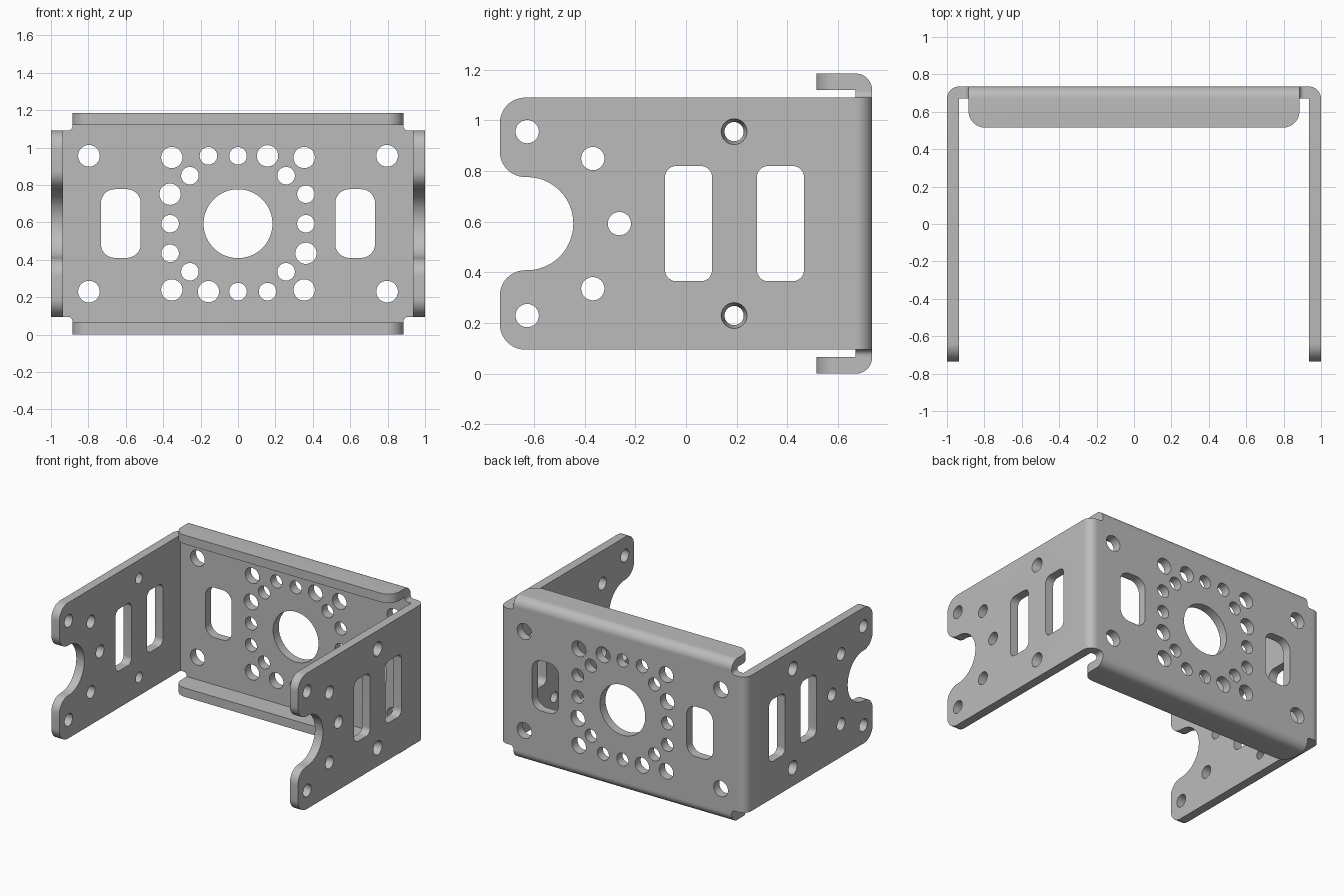
import bpy, bmesh, math
from mathutils import Vector, Matrix

if "Cube" in bpy.data.objects:
    bpy.data.objects.remove(bpy.data.objects["Cube"], do_unlink=True)

T = 0.065                        # sheet thickness and outer bend radius
HALF_W, HALF_D, HEIGHT = 1.0, 0.735, 1.185
MID = HEIGHT / 2
LOW, HIGH = 0.095, 1.09          # side plate bottom and top
FLANGE_X = 0.885

steel = bpy.data.materials.new("steel_grey")
steel.use_nodes = True
grey = (0.5, 0.5, 0.5, 1)
steel.diffuse_color = grey
steel.node_tree.nodes["Principled BSDF"].inputs["Base Color"].default_value = grey


def outline(corners, steps=12):
    """Polygon from (a, b, radius) corners, each rounded by its radius."""
    pts, n = [], len(corners)
    for i, (a, b, r) in enumerate(corners):
        p = Vector((a, b))
        if r == 0:
            pts.append(p)
            continue
        d1 = (Vector(corners[i - 1][:2]) - p).normalized()
        d2 = (Vector(corners[(i + 1) % n][:2]) - p).normalized()
        half = d1.angle(d2) / 2
        centre = p + (d1 + d2).normalized() * (r / math.sin(half))
        start = p + d1 * (r / math.tan(half)) - centre
        end = p + d2 * (r / math.tan(half)) - centre
        sweep = math.atan2(start.x * end.y - start.y * end.x, start.dot(end))
        for k in range(steps + 1):
            t = sweep * k / steps
            c, s = math.cos(t), math.sin(t)
            pts.append(centre + Vector((start.x * c - start.y * s, start.x * s + start.y * c)))
    return pts


def slot(a0, a1, b0, b1, r):
    return outline([(a0, b0, r), (a1, b0, r), (a1, b1, r), (a0, b1, r)])


def circle(a, b, r, n=32):
    return [Vector((a + r * math.cos(k * math.tau / n), b + r * math.sin(k * math.tau / n)))
            for k in range(n)]


def prism(bm, pts, axis, lo, hi):
    """Extrude a flat outline along an axis."""
    place = {"x": lambda p, t: (t, p.x, p.y),
             "y": lambda p, t: (p.x, t, p.y),
             "z": lambda p, t: (p.x, p.y, t)}[axis]
    ends = [[bm.verts.new(place(p, t)) for p in pts] for t in (lo, hi)]
    bm.faces.new(ends[0])
    bm.faces.new(ends[1][::-1])
    for i in range(len(pts)):
        j = (i + 1) % len(pts)
        bm.faces.new((ends[0][i], ends[1][i], ends[1][j], ends[0][j]))


def make(name, bm):
    bmesh.ops.recalc_face_normals(bm, faces=bm.faces)
    mesh = bpy.data.meshes.new(name)
    bm.to_mesh(mesh)
    bm.free()
    mesh.materials.append(steel)
    ob = bpy.data.objects.new(name, mesh)
    bpy.context.collection.objects.link(ob)
    return ob


def solid(name, pts, axis, lo, hi):
    bm = bmesh.new()
    prism(bm, pts, axis, lo, hi)
    return make(name, bm)


def combine(ob, other, operation):
    mod = ob.modifiers.new(operation, "BOOLEAN")
    mod.operation, mod.solver, mod.object = operation, "EXACT", other
    bpy.context.view_layer.objects.active = ob
    bpy.ops.object.modifier_apply(modifier=mod.name)
    bpy.data.objects.remove(other, do_unlink=True)


# Back and side plates: bent U plan trimmed by the side silhouette
inner_x, inner_y = HALF_W - T, HALF_D - T
bracket = solid("bracket", outline([
    (-HALF_W, -0.9, 0), (-inner_x, -0.9, 0), (-inner_x, inner_y, 0), (inner_x, inner_y, 0),
    (inner_x, -0.9, 0), (HALF_W, -0.9, 0), (HALF_W, HALF_D, T), (-HALF_W, HALF_D, T)]),
    "z", -0.2, 1.4)
NOTCH = 0.184
silhouette = solid("side_silhouette", outline([
    (0.9, LOW, 0), (0.9, HIGH, 0), (-HALF_D, HIGH, 0.1),
    (-HALF_D, MID + NOTCH, 0.1), (-0.445, MID + NOTCH, NOTCH - 0.001),
    (-0.445, MID - NOTCH, NOTCH - 0.001), (-HALF_D, MID - NOTCH, 0.1),
    (-HALF_D, LOW, 0.1)]), "x", -1.2, 1.2)
combine(bracket, silhouette, "INTERSECT")

# Top and bottom flanges: bent C section trimmed by a round-cornered plan
flanges = solid("flanges", outline([
    (0.4, 0, 0), (HALF_D, 0, T), (HALF_D, HEIGHT, T), (0.4, HEIGHT, 0),
    (0.4, HEIGHT - T, 0), (inner_y, HEIGHT - T, 0), (inner_y, T, 0), (0.4, T, 0)]),
    "x", -1.2, 1.2)
plan = solid("flange_plan", outline([
    (-FLANGE_X, 0.515, 0.09), (FLANGE_X, 0.515, 0.09),
    (FLANGE_X, 0.9, 0), (-FLANGE_X, 0.9, 0)]), "z", -0.2, 1.4)
combine(flanges, plan, "INTERSECT")
combine(bracket, flanges, "UNION")

# Small relief fillets where flanges meet the side bends
bm = bmesh.new()
R = 0.025
for sx in (-1, 1):
    for z, sz in ((LOW, -1), (HIGH, 1)):
        arc = [Vector((sx * (FLANGE_X + R - R * math.cos(t)), z + sz * (R - R * math.sin(t))))
               for t in (k * math.pi / 12 for k in range(7))]
        inside = [Vector((sx * (FLANGE_X + R), z - sz * 0.01)),
                  Vector((sx * (FLANGE_X - 0.01), z - sz * 0.01)),
                  Vector((sx * (FLANGE_X - 0.01), z + sz * R))]
        prism(bm, arc + inside, "y", inner_y, HALF_D)
combine(bracket, make("relief_fillets", bm), "UNION")

# Every hole gathered in one cutter
bm = bmesh.new()
BIG, SMALL = 0.057, 0.047


def back_hole(pts):
    prism(bm, pts, "y", 0.55, 0.9)


def side_hole(pts):
    prism(bm, pts, "x", -1.2, 1.2)


# Back plate: centre bore, ring pattern turned four times, slots and corner holes
back_hole(circle(0, MID, 0.184, 64))
ring = [(0.158, 0.363, BIG), (-0.158, 0.363, SMALL), (0, 0.363, SMALL),
        (0.257, 0.257, SMALL), (0.354, 0.354, BIG)]
for a, b, r in ring:
    for _ in range(4):
        back_hole(circle(a, MID + b, r))
        a, b = -b, a
for s in (-1, 1):
    lo, hi = sorted((s * 0.52, s * 0.733))
    back_hole(slot(lo, hi, 0.41, 0.777, 0.075))
    for dz in (-0.363, 0.363):
        back_hole(circle(s * 0.797, MID + dz, 0.058))

# Side plates: slots, mounting holes and countersunk screw holes
for y in (0.01, 0.373):
    side_hole(slot(y - 0.093, y + 0.093, 0.365, 0.82, 0.045))
side_hole(circle(-0.263, MID, 0.046))
for s in (-1, 1):
    side_hole(circle(-0.627, MID + s * 0.363, 0.046))
    side_hole(circle(-0.368, MID + s * 0.257, 0.046))
    for sx in (-1, 1):
        bmesh.ops.create_cone(
            bm, cap_ends=True, segments=32, radius1=0.036, radius2=0.052, depth=0.08,
            matrix=Matrix.Translation((sx * 0.965, 0.19, MID + s * 0.363))
            @ Matrix.Rotation(sx * math.pi / 2, 4, "Y"))
combine(bracket, make("hole_cutter", bm), "DIFFERENCE")

# Smooth bends and bores, crisp edges
bpy.ops.object.select_all(action="DESELECT")
bracket.select_set(True)
bpy.context.view_layer.objects.active = bracket
bpy.ops.object.shade_smooth_by_angle(angle=math.radians(30))
